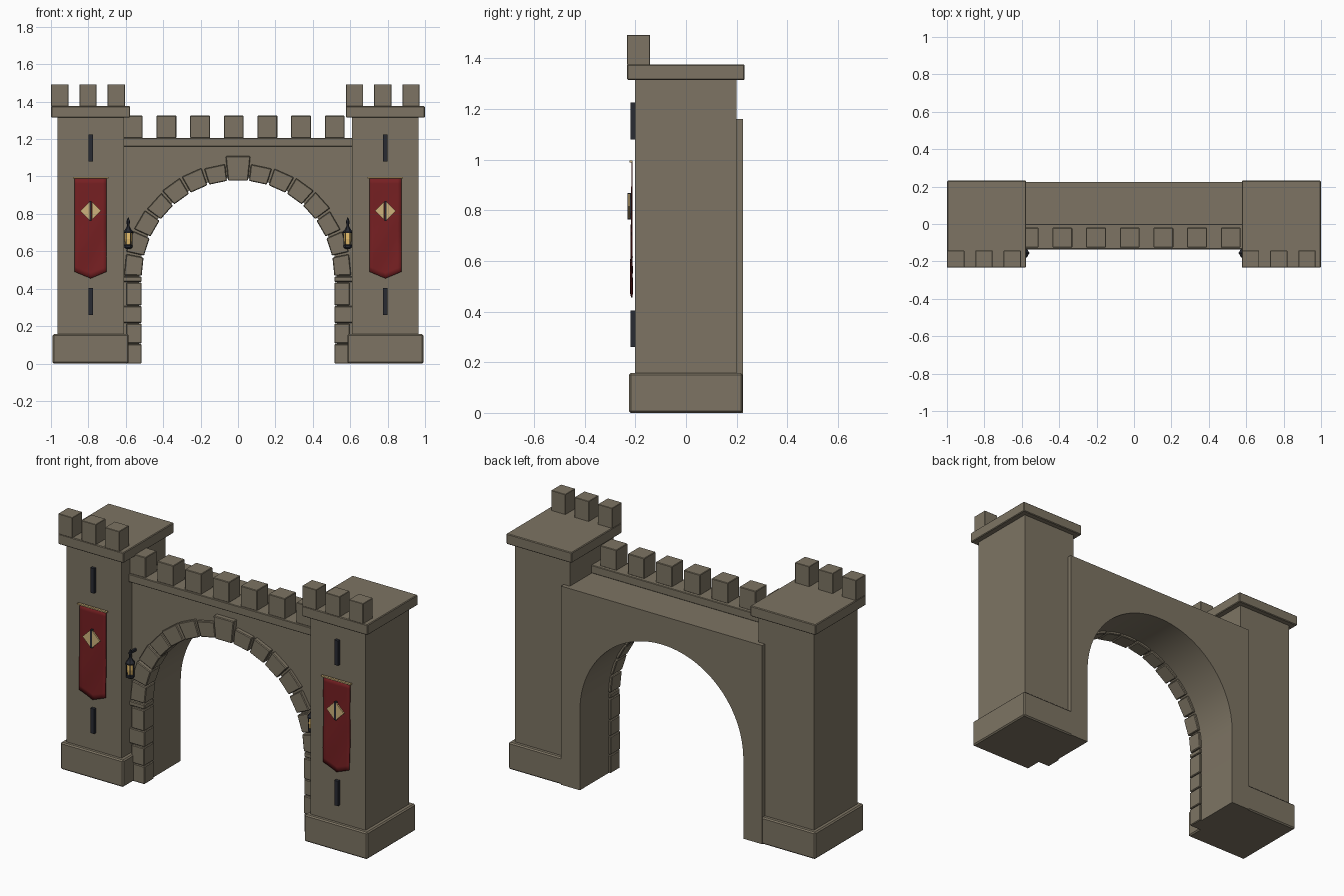
import bpy, bmesh, math, random
from math import sin, cos, pi, radians

random.seed(4)
cube = bpy.data.objects.get("Cube")
if cube:
    bpy.data.objects.remove(cube)


def material(name, rgb):
    m = bpy.data.materials.new(name)
    m.use_nodes = True
    m.diffuse_color = (*rgb, 1)
    m.node_tree.nodes["Principled BSDF"].inputs["Base Color"].default_value = (*rgb, 1)
    return m


STONE = material("stone", (0.205, 0.175, 0.125))
IRON = material("dark_iron", (0.022, 0.024, 0.032))
CLOTH = material("red_cloth", (0.18, 0.014, 0.016))
GOLD = material("pale_gold", (0.62, 0.45, 0.2))
GLOW = material("lamp_glow", (0.85, 0.55, 0.16))


def finish(bm, name, mat, bevel=0, smooth=False):
    bmesh.ops.recalc_face_normals(bm, faces=bm.faces)
    mesh = bpy.data.meshes.new(name)
    bm.to_mesh(mesh)
    bm.free()
    mesh.materials.append(mat)
    ob = bpy.data.objects.new(name, mesh)
    bpy.context.collection.objects.link(ob)
    if bevel:
        mod = ob.modifiers.new("bevel", "BEVEL")
        mod.width = bevel
        mod.segments = 1
    if smooth:
        bpy.ops.object.select_all(action="DESELECT")
        ob.select_set(True)
        bpy.context.view_layer.objects.active = ob
        bpy.ops.object.shade_smooth_by_angle(angle=radians(30))
    return ob


def prism(name, outline, y0, y1, mat=STONE, bevel=0, smooth=False):
    """Extrude an x-z outline from y0 to y1."""
    bm = bmesh.new()
    face = bm.faces.new([bm.verts.new((x, y0, z)) for x, z in outline])
    out = bmesh.ops.extrude_face_region(bm, geom=[face])["geom"]
    for v in out:
        if isinstance(v, bmesh.types.BMVert):
            v.co.y = y1
    return finish(bm, name, mat, bevel, smooth)


def box(name, x0, x1, y0, y1, z0, z1, mat=STONE, bevel=0):
    return prism(name, [(x0, z0), (x1, z0), (x1, z1), (x0, z1)], y0, y1, mat, bevel)


def lathe(name, x, y, profile, sides, mat):
    """Stack of (radius, z) rings around a vertical axis."""
    bm = bmesh.new()
    rings = [[bm.verts.new((x + r * cos(2 * pi * i / sides), y + r * sin(2 * pi * i / sides), z))
              for i in range(sides)] for r, z in profile]
    for a, b in zip(rings, rings[1:]):
        for i in range(sides):
            j = (i + 1) % sides
            bm.faces.new((a[i], a[j], b[j], b[i]))
    bm.faces.new(rings[0])
    bm.faces.new(rings[-1])
    return finish(bm, name, mat)


# Wall with arched opening
SPRING, R = 0.465, 0.528
arc = [(R * cos(pi * i / 48), SPRING + R * sin(pi * i / 48)) for i in range(49)]
wall = [(R, 0)] + arc + [(-R, 0), (-0.65, 0), (-0.65, 1.16), (0.65, 1.16), (0.65, 0)]
prism("arch_wall", wall, -0.105, 0.225, smooth=True)

# Parapet and its merlons
box("parapet", -0.615, 0.615, -0.135, 0.0, 1.16, 1.207, bevel=0.003)
for i in range(7):
    x = -0.563 + 0.18 * i
    box(f"wall_merlon_{i}", x - 0.053, x + 0.053, -0.125, -0.02, 1.205, 1.325, bevel=0.003)

# Arch stones with a taller keystone
COUNT = 15
step = pi / COUNT
for i in range(COUNT):
    key = i == COUNT // 2
    mid, half = (i + 0.5) * step, step * (0.49 if key else 0.45)
    inner = 0.515
    outer = 0.647 if key else 0.608 + random.uniform(-0.006, 0.006)
    ring = [(r * cos(a), SPRING + r * sin(a)) for r, a in
            ((inner, mid - half), (outer, mid - half), (outer, mid + half), (inner, mid + half))]
    front = -0.135 if key else -0.128 + random.uniform(-0.004, 0.004)
    prism("keystone" if key else f"arch_stone_{i}", ring, front, -0.04, bevel=0.004)

# Jamb stones below the springing
courses = [0, 0.108, 0.217, 0.311, 0.437, 0.468]
for side in (-1, 1):
    for i, (z0, z1) in enumerate(zip(courses, courses[1:])):
        reach = 0.615 if i % 2 == 0 else 0.597
        x0, x1 = sorted((side * 0.515, side * reach))
        box(f"jamb_stone_{side}_{i}", x0, x1, -0.128 - 0.004 * (i % 2), -0.04,
            z0, z1 - 0.004, bevel=0.004)


def banner(c):
    """Rippled cloth with a pointed lower edge."""
    bm = bmesh.new()
    cols, rows = 8, 18
    grid = []
    for j in range(rows + 1):
        t = j / rows
        line = []
        for i in range(cols + 1):
            u = 2 * i / cols - 1
            bottom = 0.455 + 0.036 * abs(u)
            y = -0.213 - 0.003 * t + 0.004 * t * sin(9 * t + 2.5 * u)
            line.append(bm.verts.new((c + 0.086 * u, y, 0.99 + (bottom - 0.99) * t)))
        grid.append(line)
    for a, b in zip(grid, grid[1:]):
        for i in range(cols):
            bm.faces.new((a[i], a[i + 1], b[i + 1], b[i]))
    ob = finish(bm, "banner", CLOTH, smooth=True)
    mod = ob.modifiers.new("thickness", "SOLIDIFY")
    mod.thickness = 0.004
    mod.offset = 0


for side in (-1, 1):
    c = 0.788 * side
    # Tower body, plinth and cap
    box("tower", c - 0.178, c + 0.178, -0.202, 0.2, 0, 1.32)
    box("tower_base", c - 0.203, c + 0.203, -0.225, 0.224, 0, 0.157, bevel=0.007)
    box("tower_cap", c - 0.211, c + 0.211, -0.233, 0.232, 1.315, 1.376, bevel=0.004)
    for i in range(3):
        x = c - 0.165 + 0.151 * i
        box(f"tower_merlon_{i}", x - 0.046, x + 0.046, -0.233, -0.142, 1.374, 1.493, bevel=0.002)
    # Arrow slits
    for z in (0.26, 1.08):
        box("arrow_slit", c - 0.012, c + 0.012, -0.22, -0.2, z, z + 0.145, IRON)

    # Banner with rod and split diamond emblem
    banner(c)
    box("banner_rod", c - 0.095, c + 0.095, -0.224, -0.211, 0.989, 0.997, GOLD)
    for s in (-1, 1):
        prism("emblem_half", [(c + s * 0.007, 0.767), (c + s * 0.056, 0.816), (c + s * 0.007, 0.865)],
              -0.23, -0.222, GOLD)
    box("emblem_bar", c - 0.006, c + 0.006, -0.231, -0.216, 0.763, 0.869, IRON)

    # Hanging lantern on an iron arm
    x, y = 0.587 * side, -0.155
    box("lantern_arm", x - 0.006, x + 0.006, y - 0.004, -0.1, 0.755, 0.768, IRON)
    lathe("lantern_hook", x, y, [(0.005, 0.73), (0.01, 0.76), (0.001, 0.783)], 6, IRON)
    lathe("lantern_roof", x, y, [(0.028, 0.697), (0.028, 0.704), (0.016, 0.718), (0.005, 0.737)], 6, IRON)
    lathe("lantern_glass", x, y, [(0.015, 0.632), (0.021, 0.665), (0.019, 0.698)], 6, GLOW)
    lathe("lantern_foot", x, y, [(0.01, 0.612), (0.024, 0.621), (0.024, 0.632), (0.018, 0.636)], 6, IRON)
    for i in range(6):
        a = 2 * pi * i / 6
        px, py = x + 0.022 * cos(a), y + 0.022 * sin(a)
        box("lantern_post", px - 0.002, px + 0.002, py - 0.002, py + 0.002, 0.63, 0.7, IRON)
